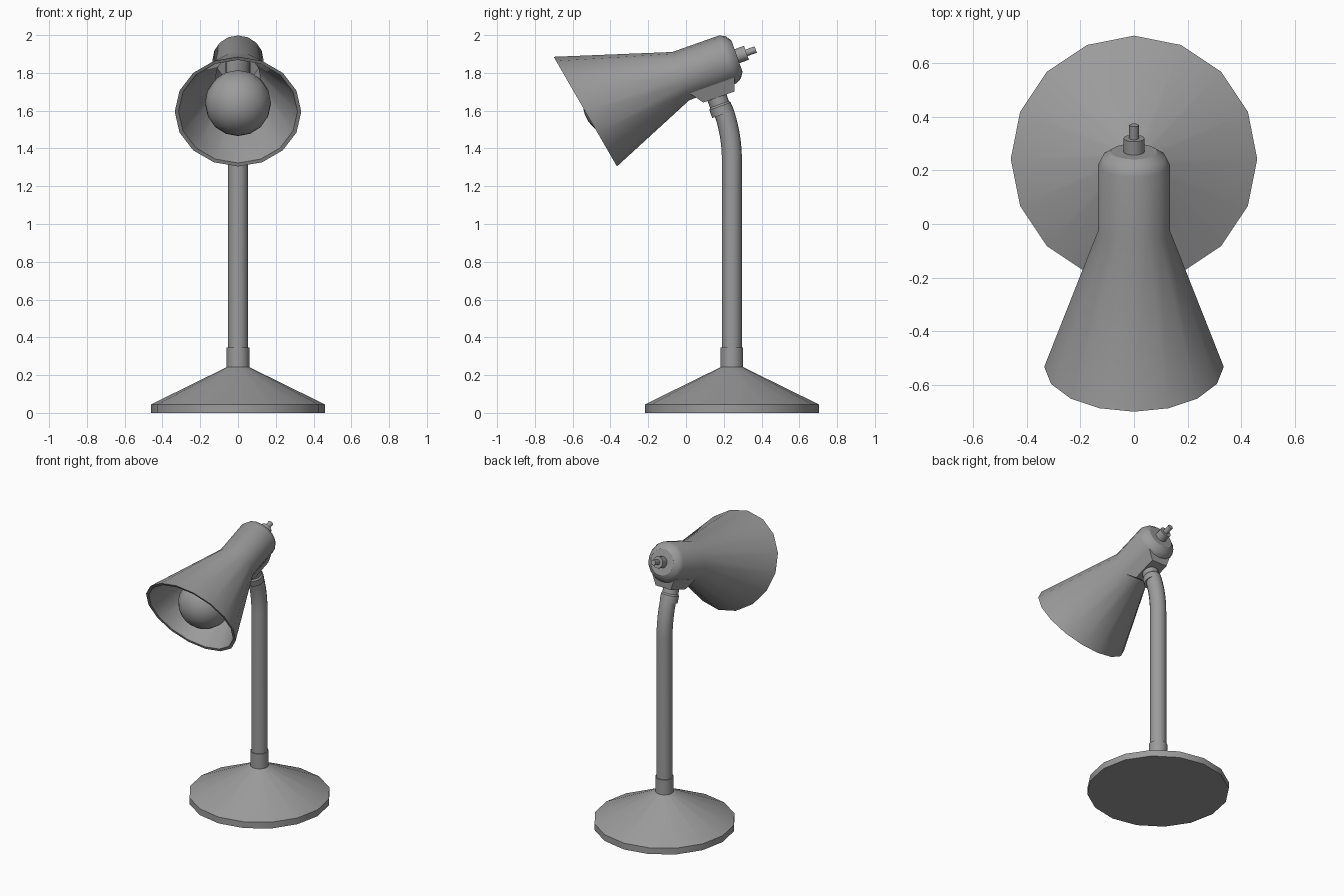
import bpy
import bmesh
from math import sin, cos, pi, radians
from mathutils import Vector

cube = bpy.data.objects.get("Cube")
if cube:
    bpy.data.objects.remove(cube, do_unlink=True)

grey = bpy.data.materials.new("lamp_grey")
grey.use_nodes = True
grey.diffuse_color = (0.33, 0.33, 0.33, 1)
grey.node_tree.nodes["Principled BSDF"].inputs["Base Color"].default_value = grey.diffuse_color

SIDES = 16
HEAD = radians(19.5)          # tilt of the lamp head
MOUTH = radians(30)           # tilt of the shade opening
STEM_Y = 0.243


def finish(name, bm, angle=32):
    """Turn a bmesh into a grey, smooth shaded object."""
    bmesh.ops.recalc_face_normals(bm, faces=bm.faces[:])
    mesh = bpy.data.meshes.new(name)
    bm.to_mesh(mesh)
    bm.free()
    mesh.materials.append(grey)
    obj = bpy.data.objects.new(name, mesh)
    bpy.context.collection.objects.link(obj)
    bpy.ops.object.select_all(action='DESELECT')
    obj.select_set(True)
    bpy.context.view_layer.objects.active = obj
    bpy.ops.object.shade_smooth_by_angle(angle=radians(angle))
    return obj


def loft(name, rings):
    """Skin round rings given as (y, z, axis angle, radius)."""
    bm = bmesh.new()
    loops = []
    for y, z, t, r in rings:
        loops.append([bm.verts.new((r * cos(a), y - sin(t) * r * sin(a), z + cos(t) * r * sin(a)))
                      for a in (2 * pi * i / SIDES for i in range(SIDES))])
    for low, high in zip(loops, loops[1:]):
        for i in range(SIDES):
            j = (i + 1) % SIDES
            bm.faces.new((low[i], low[j], high[j], high[i]))
    bm.faces.new(loops[0])
    bm.faces.new(loops[-1])
    return finish(name, bm)


def head_point(s, n=1.69):
    """Position at distance s along the head axis and height n across it."""
    return s * cos(HEAD) - n * sin(HEAD), s * sin(HEAD) + n * cos(HEAD)


def head_rings(profile):
    return [(*head_point(s), HEAD, r) for s, r in profile]


# Base with its collar
loft("base", [(STEM_Y, z, pi / 2, r) for z, r in
              ((0, 0.46), (0.045, 0.46), (0.242, 0.06), (0.347, 0.06))])

# Stem: straight, then bending forward
bend = 0.78
arc = [radians(20) * i / 6 for i in range(7)]
stem = [(STEM_Y, 0.33, pi / 2, 0.053)]
stem += [(STEM_Y - bend * (1 - cos(a)), 1.34 + bend * sin(a), pi / 2 + a, 0.053) for a in arc]
loft("stem", stem)

# Swivel collar between stem and head
loft("swivel_collar", [(*head_point(0.712, n), HEAD + pi / 2, r) for n, r in
                       ((1.425, 0.06), (1.47, 0.06), (1.48, 0.053), (1.54, 0.053))])

# Shade: outer skin from back to mouth, then inner skin
loft("shade",
     head_rings([(0.885, 0.088), (0.864, 0.119), (0.832, 0.135), (0.57, 0.135)])
     + [(-0.533, 1.595, MOUTH, 0.335), (-0.531, 1.596, MOUTH, 0.315)]
     + head_rings([(0.565, 0.118), (0.82, 0.118)]))

# Tapered bracket under the head
bm = bmesh.new()
outline = ((0.575, 1.60), (0.635, 1.518), (0.81, 1.518), (0.84, 1.60))
sides = []
for side in (-1, 1):
    loop = []
    for s, n in outline:
        y, z = head_point(s, n)
        loop.append(bm.verts.new((side * (0.06 if n < 1.55 else 0.09), y, z)))
    bm.faces.new(loop)
    sides.append(loop)
for i in range(4):
    j = (i + 1) % 4
    bm.faces.new((sides[0][i], sides[0][j], sides[1][j], sides[1][i]))
finish("head_bracket", bm)

# Switch at the back of the head
loft("switch_housing", head_rings([(0.87, 0.039), (0.938, 0.039)]))
loft("switch_knob", head_rings([(0.93, 0.018), (0.99, 0.018)]))

# Bulb and its socket
bm = bmesh.new()
bmesh.ops.create_uvsphere(bm, u_segments=SIDES, v_segments=12, radius=0.175)
bulb = finish("bulb", bm, 40)
bulb.location = Vector((0, -0.372, 1.64))
bulb.rotation_euler.x = HEAD - pi / 2
loft("bulb_socket", head_rings([(0.3, 0.09), (0.42, 0.065), (0.81, 0.065)]))
